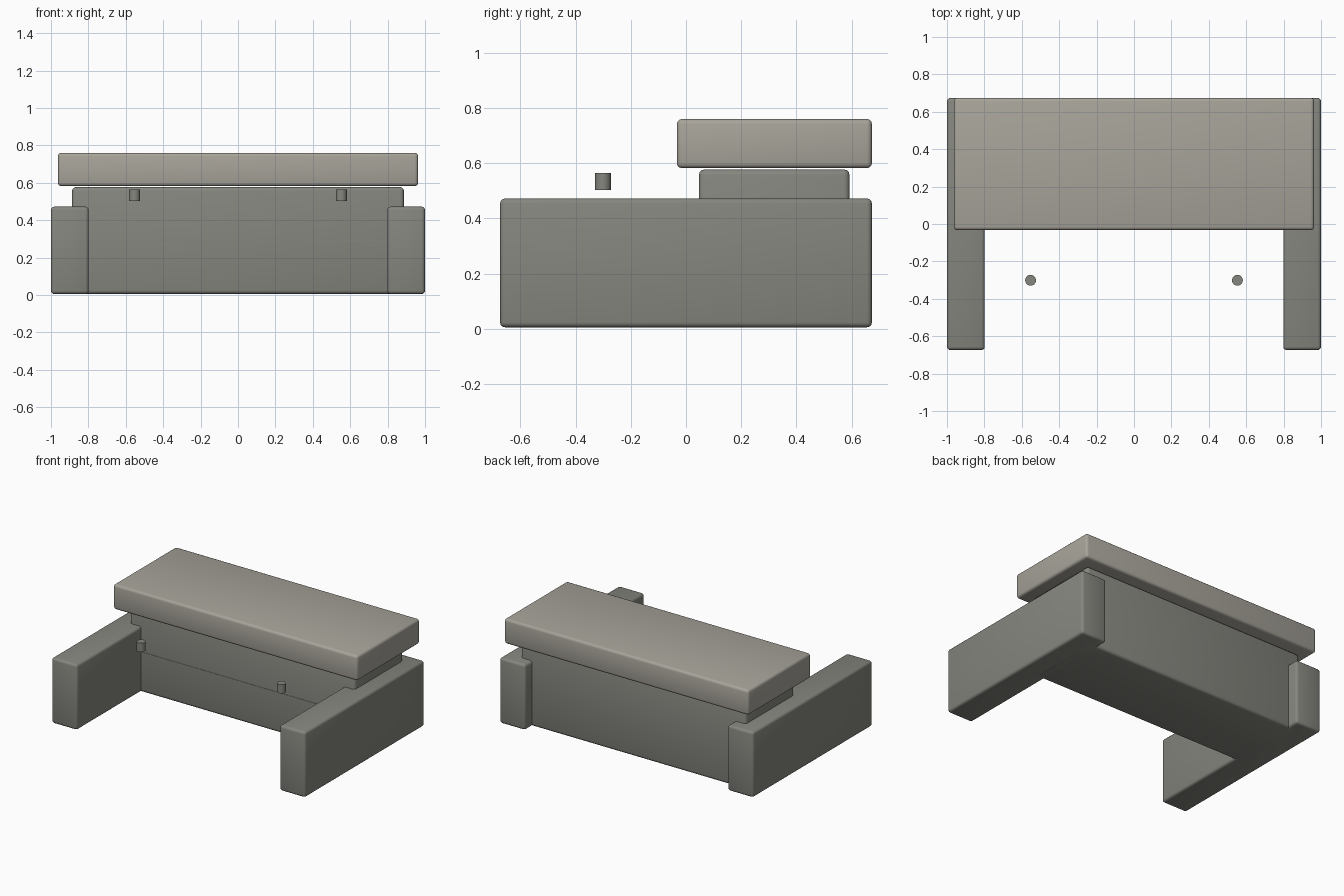
import bpy

if "Cube" in bpy.data.objects:
    bpy.data.objects.remove(bpy.data.objects["Cube"])


def material(name, rgb):
    m = bpy.data.materials.new(name)
    m.diffuse_color = (*rgb, 1.0)
    m.use_nodes = True
    m.node_tree.nodes["Principled BSDF"].inputs["Base Color"].default_value = m.diffuse_color
    return m


DARK = material("dark_grey_fabric", (0.235, 0.24, 0.21))
LIGHT = material("light_warm_grey", (0.39, 0.37, 0.325))


def finish(obj, name, mat):
    obj.name = name
    obj.data.materials.append(mat)
    bpy.ops.object.shade_smooth_by_angle(angle=0.6)


def box(name, lo, hi, mat, bevel=0.0):
    """Box from its lower to its upper corner, with rounded edges."""
    centre = [(a + b) / 2 for a, b in zip(lo, hi)]
    bpy.ops.mesh.primitive_cube_add(size=1, location=centre)
    obj = bpy.context.object
    obj.scale = [b - a for a, b in zip(lo, hi)]
    bpy.ops.object.transform_apply(location=False, rotation=False, scale=True)
    if bevel:
        mod = obj.modifiers.new("rounded_edges", 'BEVEL')
        mod.width = bevel
        mod.segments = 3
        bpy.ops.object.modifier_apply(modifier=mod.name)
    finish(obj, name, mat)


# central body and top slab
box("body", (-0.887, 0.047, 0.005), (0.887, 0.593, 0.577), DARK, 0.02)
box("top_slab", (-0.963, -0.033, 0.582), (0.963, 0.674, 0.76), LIGHT, 0.018)

# thin seam across the front of the body
box("front_seam", (-0.81, 0.045, 0.286), (0.81, 0.06, 0.293), DARK)

# side walls and small pegs, mirrored left and right
for side, s in (("left", -1), ("right", 1)):
    x0, x1 = sorted((s * 0.798, s * 1.0))
    box(side + "_side_wall", (x0, -0.674, 0.005), (x1, 0.674, 0.472), DARK, 0.018)
    bpy.ops.mesh.primitive_cylinder_add(vertices=24, radius=0.029, depth=0.062,
                                        location=(s * 0.553, -0.301, 0.534))
    finish(bpy.context.object, side + "_peg", DARK)
